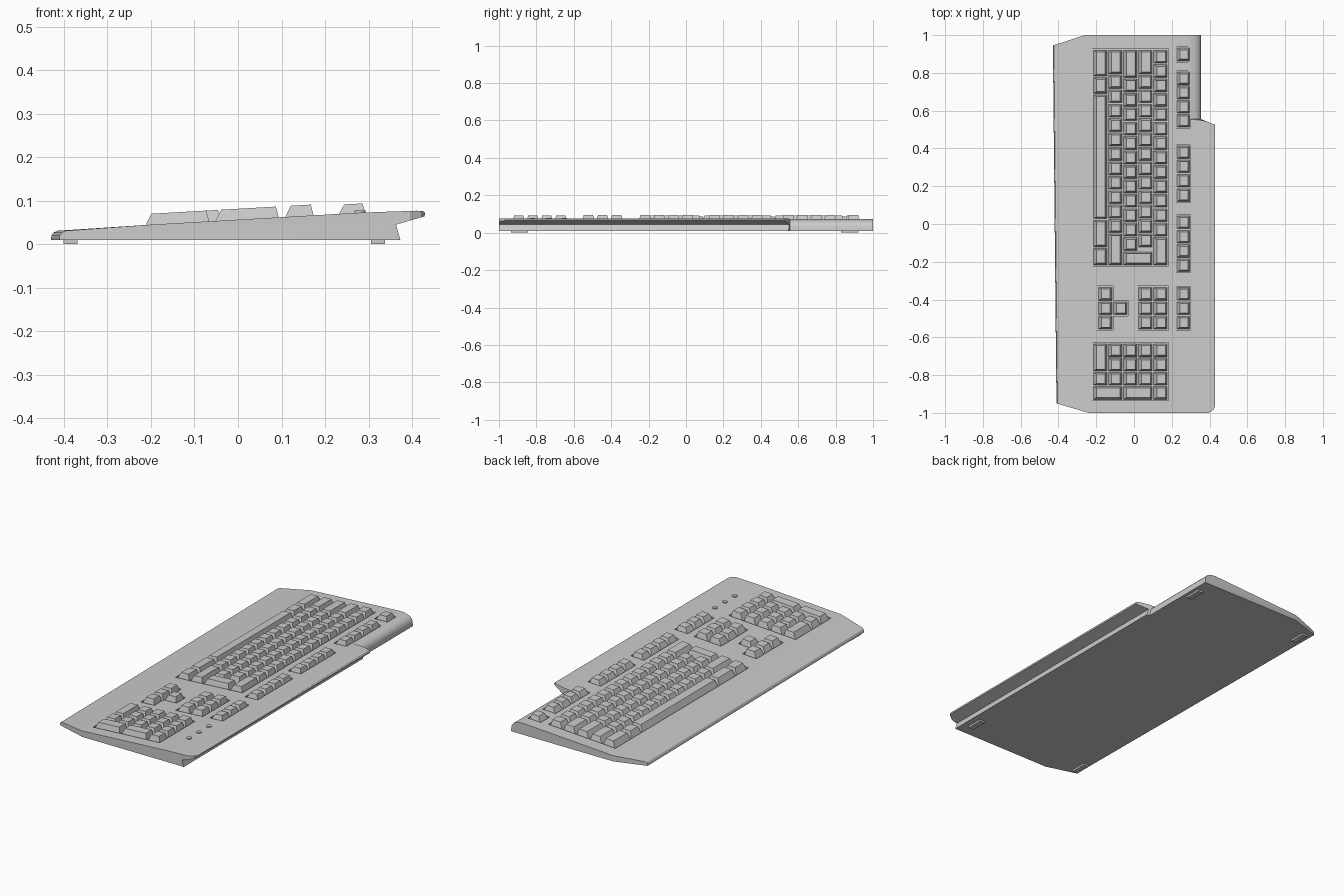
import bpy, bmesh, math
from mathutils import Vector

if "Cube" in bpy.data.objects:
    bpy.data.objects.remove(bpy.data.objects["Cube"])

# Sloping top surface of the case, as (x, z)
TOP = [(-0.405, 0.031), (-0.2, 0.045), (0.28, 0.0725), (0.41, 0.077)]


def surf(x):
    for (x0, z0), (x1, z1) in zip(TOP, TOP[1:]):
        if x <= x1:
            break
    return z0 + (z1 - z0) * (x - x0) / (x1 - x0)


def finish(bm, name):
    bmesh.ops.recalc_face_normals(bm, faces=bm.faces)
    me = bpy.data.meshes.new(name)
    bm.to_mesh(me)
    bm.free()
    ob = bpy.data.objects.new(name, me)
    bpy.context.collection.objects.link(ob)
    return ob


def loft(bm, lo, hi):
    a = [bm.verts.new(p) for p in lo]
    b = [bm.verts.new(p) for p in hi]
    n = len(a)
    bm.faces.new(a[::-1])
    bm.faces.new(b)
    for i in range(n):
        bm.faces.new((a[i], a[(i + 1) % n], b[(i + 1) % n], b[i]))


def rect(x0, x1, y0, y1, zf):
    return [(x, y, zf(x)) for x, y in ((x0, y0), (x1, y0), (x1, y1), (x0, y1))]


# Case: side profile run along y, front edge slightly skewed, corners chopped
profile = [(-0.42, 0.01), (-0.419, 0.02), (-0.414, 0.027)] + TOP + [
    (0.425, 0.076), (0.43, 0.072), (0.428, 0.064), (0.363, 0.045), (0.373, 0.01)]
bm = bmesh.new()
loft(bm, [(x, -1, z) for x, z in profile], [(x, 1, z) for x, z in profile])
for v in bm.verts:
    if v.co.x < -0.4:
        v.co.x -= 0.01 * v.co.y
for p, q in (((-0.43, 0.945), (-0.26, 1)), ((-0.41, -0.95), (-0.24, -1)),
             ((0.43, -0.965), (0.42, -0.985)), ((0.42, -0.985), (0.395, -1))):
    n = Vector((q[1] - p[1], p[0] - q[0], 0))
    if n.dot(Vector((p[0], p[1], 0))) < 0:
        n = -n
    bmesh.ops.bisect_plane(bm, geom=bm.verts[:] + bm.edges[:] + bm.faces[:],
                           plane_co=(p[0], p[1], 0), plane_no=n, clear_outer=True)
    bmesh.ops.holes_fill(bm, edges=[e for e in bm.edges if e.is_boundary], sides=0)
case = finish(bm, "case")

# Cutter for the rounded, narrower back edge on the left part
notch = [(0.27, 0.0735), (0.3, 0.0715), (0.323, 0.067), (0.34, 0.059), (0.35, 0.048),
         (0.355, 0.034), (0.356, 0), (0.5, 0), (0.5, 0.2), (0.27, 0.2)]
bm = bmesh.new()
loft(bm, [(x, 0.555 - 0.4 * max(0, x - 0.355), z) for x, z in notch],
     [(x, 1.1, z) for x, z in notch])
notch_cutter = finish(bm, "notch_cutter")

# Key layout: each key is (x centre, y centre, x size, y size)
PX, U = 0.08, 0.0763
ROWS = [-0.18, -0.1, -0.02, 0.06, 0.14]
LEFT = 0.924
main = [(0.02, LEFT - 14.5 * U, 2 * PX, U)]
widths = [[1.9, 1.2, 8.7, 1.95, 1.25], [1.75] + [1] * 11 + [2.25],
          [2] + [1] * 12, [1.75] + [1] * 12, [1] * 13 + [2]]
for x, row in zip(ROWS, widths):
    y = LEFT
    for w in row:
        main.append((x, y - w * U / 2, PX, w * U))
        y -= w * U

FY = [(0.897,), (0.77, 0.696, 0.621, 0.547), (0.38, 0.305, 0.229, 0.153),
      (0.009, -0.067, -0.143, -0.219), (-0.37, -0.446, -0.522)]
function = [(0.261, y, 0.076, 0.0755) for g in FY for y in g]
NY = FY[-1]
arrows = [(-0.153, y, PX, U) for y in NY] + [(-0.073, NY[1], PX, U)]
nav = [(x, y, PX, U) for x in ROWS[3:] for y in NY]
PY = [-0.669, -0.744, -0.819, -0.894]
numpad = [(x, y, PX, U) for x in ROWS[1:] for y in PY[:3]]
numpad += [(-0.18, -0.7065, PX, 0.151), (-0.18, PY[2], PX, U), (-0.14, PY[3], 2 * PX, U),
           (0.02, PY[3], 2 * PX, U), (0.14, PY[3], PX, U)]

# Shallow wells under each key group
wells = [(-0.222, 0.182, -0.223, 0.927), (0.018, 0.182, -0.563, -0.329),
         (-0.222, 0.182, -0.935, -0.628), (-0.195, -0.111, -0.563, -0.329),
         (-0.12, -0.031, -0.486, -0.406)]
wells += [(0.222, 0.3, min(g) - 0.039, max(g) + 0.039) for g in FY]
bm = bmesh.new()
for x0, x1, y0, y1 in wells:
    loft(bm, rect(x0, x1, y0, y1, lambda x: surf(x) - 0.008),
         rect(x0, x1, y0, y1, lambda x: surf(x) + 0.05))
well_cutter = finish(bm, "well_cutter")

bpy.context.view_layer.objects.active = case
for cutter in (notch_cutter, well_cutter):
    mod = case.modifiers.new("cut", 'BOOLEAN')
    mod.operation, mod.object, mod.solver = 'DIFFERENCE', cutter, 'EXACT'
    mod.use_self = cutter is well_cutter
    bpy.ops.object.modifier_apply(modifier=mod.name)
    bpy.data.objects.remove(cutter)
case.select_set(True)
bpy.ops.object.shade_smooth_by_angle(angle=math.radians(30))


# Tapered key caps, steeper at the back than at the front
def key_group(name, keys, height):
    bm = bmesh.new()
    for x, y, sx, sy in keys:
        hx, hy = sx / 2 - 0.004, sy / 2 - 0.004
        loft(bm, rect(x - hx, x + hx, y - hy, y + hy, lambda x: surf(x) - 0.009),
             rect(x - hx + 0.017, x + hx - 0.009, y - hy + 0.009, y + hy - 0.009,
                  lambda x: surf(x) + height))
    return finish(bm, name)


key_group("main_keys", main, 0.025)
key_group("function_keys", function, 0.021)
key_group("arrow_keys", arrows, 0.025)
key_group("navigation_keys", nav, 0.025)
key_group("number_keys", numpad, 0.025)

# Indicator lights
for i, y in enumerate((-0.82, -0.735, -0.65)):
    bpy.ops.mesh.primitive_cylinder_add(vertices=16, radius=0.013, depth=0.008,
                                        location=(0.28, y, 0.0735))
    bpy.context.object.name = f"indicator_light_{i + 1}"

# Feet
bm = bmesh.new()
for x in (-0.385, 0.321):
    for y in (-0.89, 0.875):
        r = (x - 0.016, x + 0.016, y - 0.046, y + 0.046)
        loft(bm, rect(*r, lambda x: 0.0), rect(*r, lambda x: 0.012))
finish(bm, "feet")
